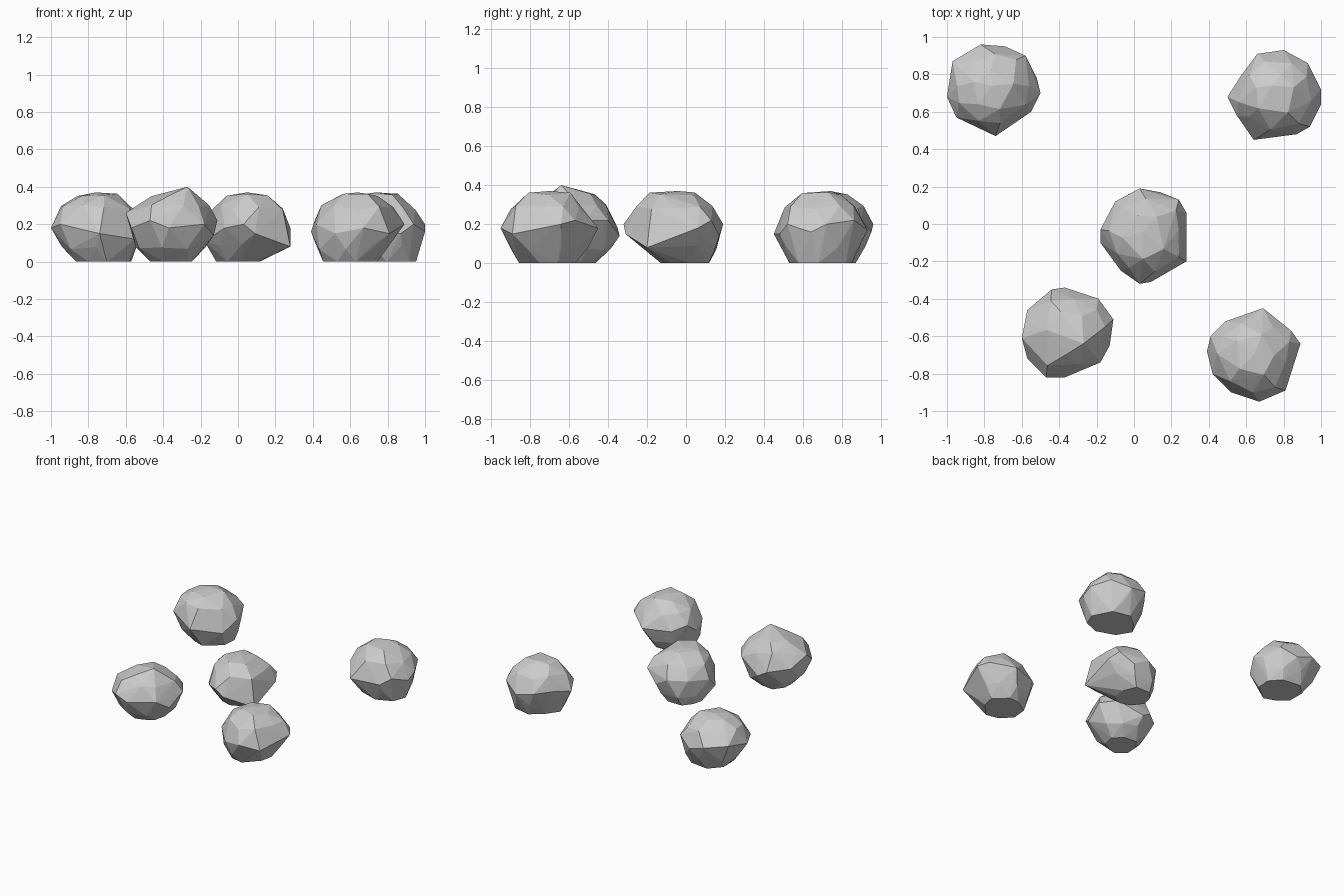
import bpy, bmesh, math, random
from mathutils import Vector

if "Cube" in bpy.data.objects:
    bpy.data.objects.remove(bpy.data.objects["Cube"])


def outline_radius(pts, centre, ang):
    """Distance from centre to the outline polygon in direction ang."""
    d = Vector((math.cos(ang), math.sin(ang)))
    for i in range(len(pts)):
        a = Vector(pts[i][:2]) - centre
        b = Vector(pts[(i + 1) % len(pts)][:2]) - centre
        e = b - a
        den = d.x * e.y - d.y * e.x
        if abs(den) < 1e-9:
            continue
        r = (a.x * e.y - a.y * e.x) / den
        s = (a.x * d.y - a.y * d.x) / den
        if r > 0 and -1e-6 <= s <= 1 + 1e-6:
            return r
    return 0.24


def rock(name, outline, peak, base, base_scale, seed):
    """Faceted boulder: widest outline, shrinking rings above and below, hulled."""
    rng = random.Random(seed)
    xs, ys = [p[0] for p in outline], [p[1] for p in outline]
    centre = Vector(((min(xs) + max(xs)) / 2, (min(ys) + max(ys)) / 2))
    foot = Vector(base)
    top = peak[2]
    points = [Vector(p) for p in outline] + [Vector(peak)]

    # count, scale, height, share of the shift towards the foot
    rings = [(9, 0.82, 0.29, 0.0, 0.015), (5, 0.48, min(top, 0.37) - 0.015, 0.0, 0.008),
             (9, 0.5 + 0.5 * (0.35 + 0.5 * base_scale), 0.08, 0.5, 0.015),
             (8, base_scale, 0.0, 1.0, 0.0)]
    for n, scale, z, shift, jitter in rings:
        start = rng.uniform(0, math.tau)
        mid = centre.lerp(foot, shift)
        for i in range(n):
            ang = start + (i + rng.uniform(-0.2, 0.2)) * math.tau / n
            r = outline_radius(outline, centre, ang) * scale * rng.uniform(0.96, 1.03)
            x = min(max(mid.x + r * math.cos(ang), min(xs)), max(xs))
            y = min(max(mid.y + r * math.sin(ang), min(ys)), max(ys))
            points.append(Vector((x, y, z + rng.uniform(-jitter, jitter))))

    bm = bmesh.new()
    for p in points:
        bm.verts.new(p)
    hull = bmesh.ops.convex_hull(bm, input=bm.verts[:])
    loose = {v for v in hull["geom_interior"] + hull["geom_unused"]
             if isinstance(v, bmesh.types.BMVert)}
    bmesh.ops.delete(bm, geom=list(loose), context='VERTS')
    bmesh.ops.recalc_face_normals(bm, faces=bm.faces[:])
    mesh = bpy.data.meshes.new(name)
    bm.to_mesh(mesh)
    bm.free()
    bpy.context.collection.objects.link(bpy.data.objects.new(name, mesh))


# Back left boulder
rock("rock_back_left",
     [(-.82, .96, .20), (-.69, .95, .16), (-.58, .90, .22), (-.52, .78, .17), (-.50, .70, .20),
      (-.55, .60, .12), (-.74, .47, .15), (-.95, .57, .20), (-1.0, .68, .18), (-.97, .87, .22)],
     (-.76, .74, .37), (-.72, .72), .65, 1)

# Back right boulder
rock("rock_back_right",
     [(.66, .91, .20), (.80, .93, .17), (.93, .86, .22), (1.0, .72, .20), (1.0, .64, .16),
      (.94, .52, .20), (.87, .48, .15), (.64, .45, .15), (.55, .58, .22), (.50, .68, .18),
      (.57, .79, .20)],
     (.74, .74, .37), (.77, .69), .72, 2)

# Middle boulder
rock("rock_middle",
     [(.03, .19, .20), (.14, .17, .14), (.24, .13, .22), (.28, .06, .18), (.28, -.20, .08),
      (.09, -.31, .15), (.03, -.32, .20), (-.07, -.25, .18), (-.18, -.10, .11),
      (-.18, -.03, .18), (-.10, .12, .20)],
     (.05, -.04, .37), (.0, .0), .52, 3)

# Front left boulder, with the tallest peak
rock("rock_front_left",
     [(-.44, -.35, .18), (-.37, -.34, .14), (-.19, -.40, .22), (-.11, -.51, .22),
      (-.13, -.65, .14), (-.18, -.74, .20), (-.37, -.82, .18), (-.47, -.82, .22),
      (-.57, -.72, .18), (-.60, -.61, .26), (-.57, -.46, .20)],
     (-.27, -.64, .40), (-.36, -.57), .48, 4)

# Front right boulder
rock("rock_front_right",
     [(.69, -.45, .18), (.84, -.57, .22), (.89, -.64, .20), (.81, -.89, .15), (.67, -.95, .18),
      (.52, -.90, .15), (.42, -.80, .20), (.39, -.68, .16), (.41, -.60, .22), (.49, -.52, .18)],
     (.64, -.70, .37), (.60, -.71), .62, 5)
